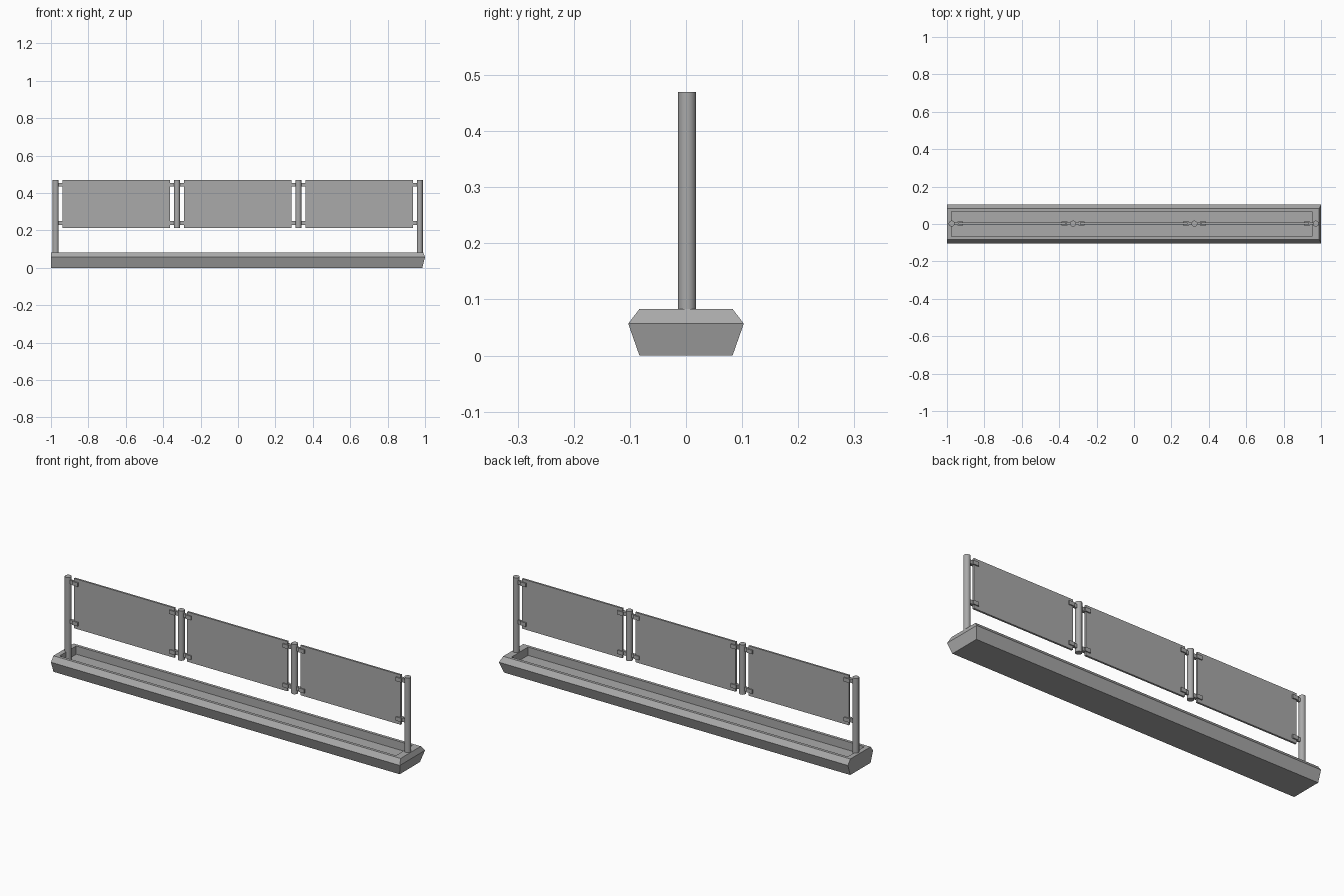
import bpy
import bmesh
import math

cube = bpy.data.objects.get("Cube")
if cube:
    bpy.data.objects.remove(cube, do_unlink=True)

grey = bpy.data.materials.new("plain grey")
grey.use_nodes = True
grey.diffuse_color = (0.4, 0.4, 0.4, 1)
grey.node_tree.nodes["Principled BSDF"].inputs["Base Color"].default_value = (0.4, 0.4, 0.4, 1)

BASE_TOP, FLOOR = 0.083, 0.04
PANEL_LOW, PANEL_TOP = 0.212, 0.47
POST_Y = 0.002
POST_R = 0.016
GAP = 0.041          # post centre to panel edge
posts = [-0.975, -0.326, 0.323, 0.972]


def finish(bm, name):
    bmesh.ops.recalc_face_normals(bm, faces=bm.faces)
    mesh = bpy.data.meshes.new(name)
    bm.to_mesh(mesh)
    bm.free()
    mesh.materials.append(grey)
    obj = bpy.data.objects.new(name, mesh)
    bpy.context.collection.objects.link(obj)
    return obj


def add_box(bm, x0, x1, y0, y1, z0, z1):
    corners = bmesh.ops.create_cube(bm, size=1)["verts"]
    for v in corners:
        v.co.x = x0 if v.co.x < 0 else x1
        v.co.y = y0 if v.co.y < 0 else y1
        v.co.z = z0 if v.co.z < 0 else z1


def rectangle(bm, x0, x1, y, z):
    return [bm.verts.new((px, py, z)) for px, py in ((x0, -y), (x1, -y), (x1, y), (x0, y))]


# Trough base: stacked rectangular rings, outside up, over the rim, down to the floor
bm = bmesh.new()
rings = [rectangle(bm, *r) for r in (
    (-1, 0.985, 0.083, 0),
    (-1, 1.0, 0.103, 0.057),
    (-1, 0.99, 0.083, BASE_TOP),
    (-0.975, 0.953, 0.068, BASE_TOP),
    (-0.975, 0.953, 0.068, FLOOR))]
for a, b in zip(rings, rings[1:]):
    for i in range(4):
        j = (i + 1) % 4
        bm.faces.new((a[i], a[j], b[j], b[i]))
bm.faces.new(rings[0])
bm.faces.new(rings[-1])
finish(bm, "trough_base")

# Posts: the outer two stand on the base, the inner two hang between panels
for n, x in enumerate(posts):
    outer = n in (0, len(posts) - 1)
    low = FLOOR if outer else PANEL_LOW
    bpy.ops.mesh.primitive_cylinder_add(
        vertices=20, radius=POST_R, depth=PANEL_TOP - low,
        location=(x, POST_Y, (PANEL_TOP + low) / 2))
    post = bpy.context.object
    post.name = f"{'outer' if outer else 'inner'}_post_{n + 1}"
    post.data.materials.append(grey)
    bpy.ops.object.shade_smooth_by_angle(angle=math.radians(40))

# Panels, each held by four forked clamps
for n, (a, b) in enumerate(zip(posts, posts[1:])):
    bm = bmesh.new()
    add_box(bm, a + GAP - 0.004, b - GAP + 0.004, POST_Y - 0.005, POST_Y + 0.005,
            PANEL_LOW, PANEL_TOP)
    finish(bm, f"panel_{n + 1}")

    bm = bmesh.new()
    for x, s in ((a, 1), (b, -1)):
        for z in (PANEL_LOW + 0.028, PANEL_TOP - 0.025):
            def clamp_part(d0, d1, y0, y1):
                xs = sorted((x + s * d0, x + s * d1))
                add_box(bm, *xs, POST_Y + y0, POST_Y + y1, z - 0.01, z + 0.01)
            clamp_part(0.012, 0.03, -0.005, 0.005)
            clamp_part(0.03, 0.036, -0.011, 0.011)
            for side in (-1, 1):
                clamp_part(0.036, 0.062, *sorted((side * 0.005, side * 0.011)))
    finish(bm, f"panel_clamps_{n + 1}")
